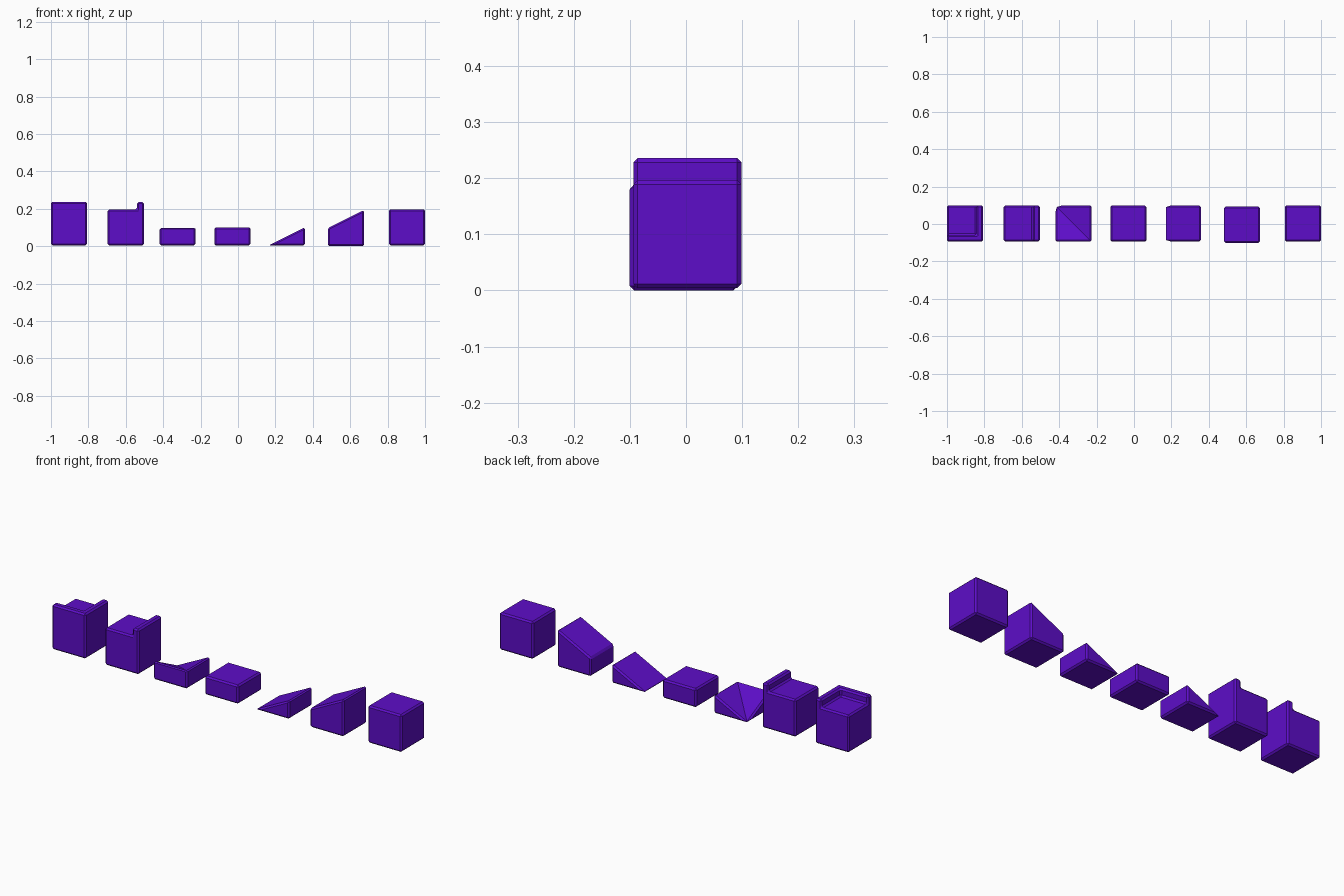
import bpy, bmesh

if "Cube" in bpy.data.objects:
    bpy.data.objects.remove(bpy.data.objects["Cube"])

S = 0.193          # tile side
H = S / 2          # half side
R = 0.036          # rim thickness
RIM_H = 0.0395     # rim height above the block
BEVEL = 0.008

purple = bpy.data.materials.new("purple")
purple.diffuse_color = (0.11, 0.004, 0.58, 1)
purple.use_nodes = True
purple.node_tree.nodes["Principled BSDF"].inputs["Base Color"].default_value = purple.diffuse_color


def finish(bm, name, x, y=0.0025, z=0.004):
    """Turn a bmesh into a chamfered, flat-shaded tile."""
    bmesh.ops.recalc_face_normals(bm, faces=bm.faces)
    me = bpy.data.meshes.new(name)
    bm.to_mesh(me)
    bm.free()
    me.materials.append(purple)
    ob = bpy.data.objects.new(name, me)
    bpy.context.collection.objects.link(ob)
    ob.location = (x, y, z)
    mod = ob.modifiers.new("chamfer", 'BEVEL')
    mod.width, mod.segments = BEVEL, 1
    mod.limit_method, mod.angle_limit = 'ANGLE', 0.7


def extrude_profile(pts, name, x, **loc):
    """Extrude an (x, z) profile across the tile depth."""
    bm = bmesh.new()
    f = bm.faces.new([bm.verts.new((px, -H, pz)) for px, pz in pts])
    ext = bmesh.ops.extrude_face_region(bm, geom=[f])
    vs = [v for v in ext["geom"] if isinstance(v, bmesh.types.BMVert)]
    bmesh.ops.translate(bm, verts=vs, vec=(0, S, 0))
    finish(bm, name, x, **loc)


# Block with an L-shaped rim on the front and right
bm = bmesh.new()
outline = [(-H, -H), (H, -H), (H, H), (H - R, H), (-H, H), (-H, -H + R)]
inner = (H - R, -H + R)
base = [bm.verts.new((x, y, 0)) for x, y in outline]
low = {p: bm.verts.new((*p, S)) for p in outline[3:] + [inner]}
top = {p: bm.verts.new((*p, S + RIM_H)) for p in outline[:4] + [outline[5], inner]}
o = outline
bm.faces.new(base)
bm.faces.new([low[inner], low[o[3]], low[o[4]], low[o[5]]])
bm.faces.new([top[o[0]], top[o[1]], top[o[2]], top[o[3]], top[inner], top[o[5]]])
for a, b in ((o[5], inner), (inner, o[3])):
    bm.faces.new([low[a], low[b], top[b], top[a]])
bm.faces.new([base[0], base[1], top[o[1]], top[o[0]]])
bm.faces.new([base[1], base[2], top[o[2]], top[o[1]]])
bm.faces.new([base[2], base[3], base[4], low[o[4]], low[o[3]], top[o[3]], top[o[2]]])
bm.faces.new([base[4], base[5], base[0], top[o[0]], top[o[5]], low[o[5]], low[o[4]]])
finish(bm, "corner_rim_block", -0.9035)

# Block with one straight rim
extrude_profile([(-H, 0), (H, 0), (H, S + RIM_H), (H - R, S + RIM_H), (H - R, S), (-H, S)],
                "edge_rim_block", -0.600)

# Inner corner ramp: valley from the back-left floor corner
bm = bmesh.new()
c = [(-H, -H), (H, -H), (H, H), (-H, H)]
b = [bm.verts.new((*p, 0)) for p in c]
t = [bm.verts.new((*p, H)) for p in c[:3]]
for f in ([b[3], b[2], b[1], b[0]], [b[0], b[1], t[1], t[0]], [b[1], b[2], t[2], t[1]],
          [b[2], b[3], t[2]], [b[3], b[0], t[0]], [t[0], t[1], b[3]], [t[1], t[2], b[3]]):
    bm.faces.new(f)
finish(bm, "corner_ramp", -0.3235)

# Half-height slab, wedge, raised wedge and full cube
extrude_profile([(-H, 0), (H, 0), (H, H), (-H, H)], "half_slab", -0.030)
extrude_profile([(-H, 0), (H, 0), (H, H)], "low_ramp", 0.261)
extrude_profile([(-H, 0), (H, 0), (H, S), (-H, H)], "high_ramp", 0.577, y=-0.004, z=0)
extrude_profile([(-H, 0), (H, 0), (H, S), (-H, S)], "full_cube", 0.9035)
